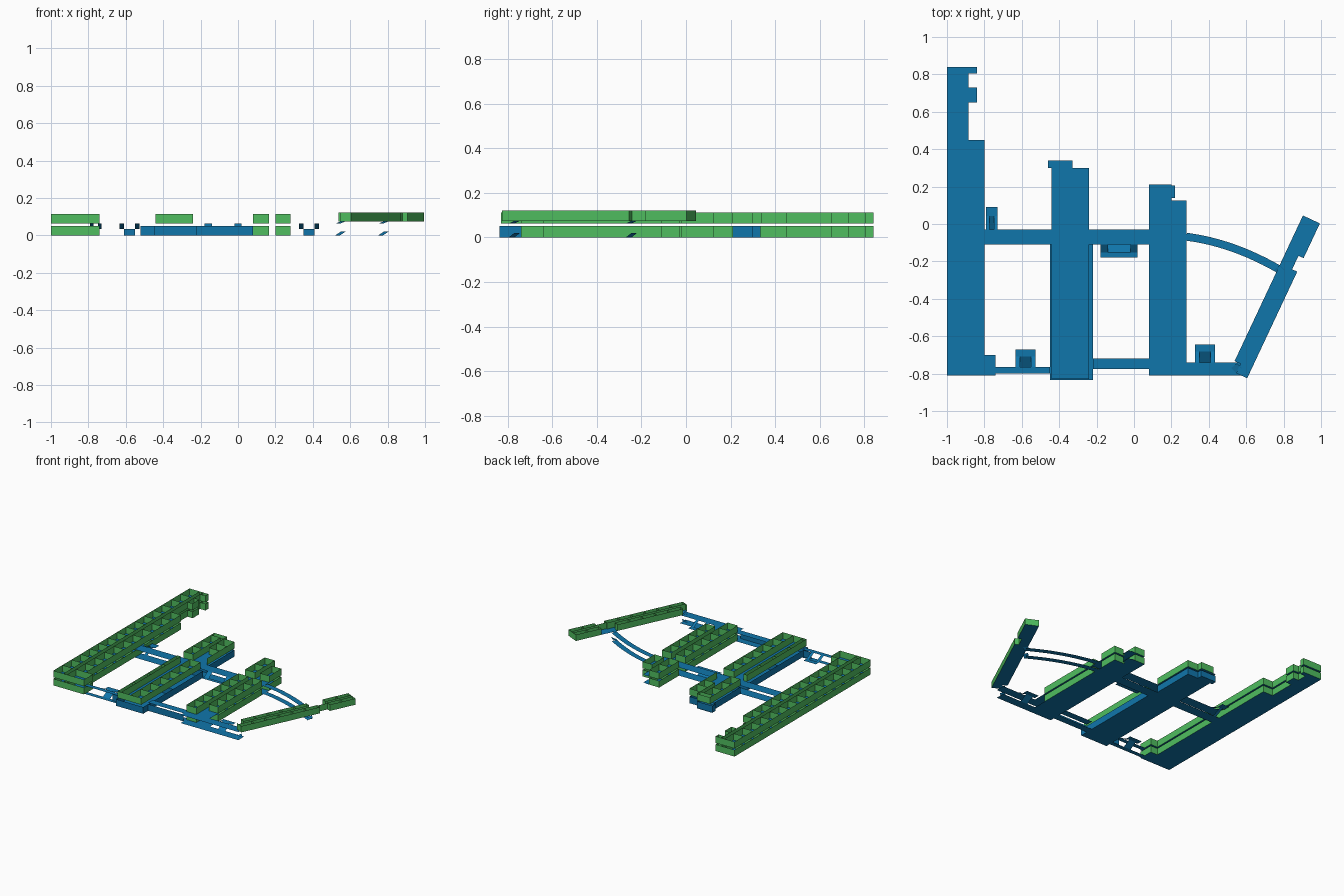
import bpy, bmesh, math
from mathutils import Vector

if "Cube" in bpy.data.objects:
    bpy.data.objects.remove(bpy.data.objects["Cube"])


def material(name, col):
    m = bpy.data.materials.new(name)
    m.use_nodes = True
    m.diffuse_color = (*col, 1)
    m.node_tree.nodes["Principled BSDF"].inputs["Base Color"].default_value = (*col, 1)
    return m


BLUE = material("floor blue", (0.005, 0.18, 0.41))
GREEN = material("wall green", (0.08, 0.515, 0.117))


def build(name, polys, mat):
    bm = bmesh.new()
    for p in polys:
        bm.faces.new([bm.verts.new(c) for c in p])
    me = bpy.data.meshes.new(name)
    bm.to_mesh(me)
    bm.free()
    me.materials.append(mat)
    ob = bpy.data.objects.new(name, me)
    bpy.context.collection.objects.link(ob)
    return ob


def slab(x0, x1, y0, y1, z):
    return [(x0, y0, z), (x1, y0, z), (x1, y1, z), (x0, y1, z)]


def wall(a, b, z0, z1):
    return [(*a, z0), (*b, z0), (*b, z1), (*a, z1)]


def room_row(x0, x1, y0, y1, z0, z1, step):
    """Four outer walls and evenly spaced cross partitions."""
    q = [wall((x, y0), (x, y1), z0, z1) for x in (x0, x1)]
    n = max(1, round((y1 - y0) / step))
    for i in range(n + 1):
        y = y0 + (y1 - y0) * i / n
        q.append(wall((x0, y), (x1, y), z0, z1))
    return q


H = 0.051
LEVELS = (("lower", 0.0), ("upper", 0.062))

for level, z in LEVELS:
    t = z + H
    # Long west building
    floors = [slab(-1, -0.885, -0.81, 0.84, z), slab(-0.885, -0.8, -0.81, 0.45, z),
              slab(-0.885, -0.84, 0.65, 0.73, z), slab(-0.885, -0.84, 0.805, 0.84, z),
              slab(-0.8, -0.74, -0.81, -0.7, z)]
    build(f"west_building_{level}_floor", floors, BLUE)
    q = room_row(-1, -0.914, -0.81, 0.84, z, t, 0.11)
    q += room_row(-0.885, -0.8, -0.70, 0.45, z, t, 0.11)
    q += room_row(-0.885, -0.74, -0.81, -0.70, z, t, 0.2)
    q += room_row(-0.885, -0.84, 0.65, 0.73, z, t, 0.2)
    q += room_row(-0.885, -0.84, 0.805, 0.84, z, t, 0.2)
    q += [wall((-0.914, y), (-0.885, y), z, t) for y in (-0.81, 0.84)]
    q += [wall((-0.885, 0.45), (-0.885, 0.84), z, t)]
    build(f"west_building_{level}_walls", q, GREEN)

    # Central building, wider and blue below
    low = level == "lower"
    x0, x1, y0 = (-0.45, -0.22, -0.835) if low else (-0.44, -0.24, -0.83)
    floors = [slab(x0, x1, y0, -0.03, z), slab(-0.44, -0.24, -0.03, 0.30, z),
              slab(-0.46, -0.33, 0.30, 0.34, z)]
    build(f"central_building_{level}_floor", floors, BLUE)
    if low:
        q = room_row(x0, x1, y0, -0.11, z, t, 0.4)
        q += room_row(-0.44, -0.24, -0.03, 0.30, z, t, 0.4)
        q += room_row(-0.46, -0.33, 0.30, 0.335, z, t, 0.2)
        # Solid wall along the southern passage
        q += [wall((-0.52, -0.78), (-0.45, -0.78), z, t),
              wall((-0.22, -0.775), (0.08, -0.775), z, t)]
        build("central_building_lower_walls", q, BLUE)
    else:
        q = room_row(-0.44, -0.41, y0, -0.11, z, t, 0.2)
        q += room_row(-0.33, -0.24, y0, -0.11, z, t, 0.12)
        q += room_row(-0.44, -0.36, -0.03, 0.30, z, t, 0.11)
        q += room_row(-0.33, -0.24, 0.12, 0.30, z, t, 0.1)
        q += room_row(-0.44, -0.33, 0.30, 0.34, z, t, 0.2)
        q += [wall((-0.41, y0), (-0.33, y0), z, t), wall((-0.24, -0.03), (-0.24, 0.12), z, t)]
        build("central_building_upper_walls", q, GREEN)

    # East building: two rows of rooms beside an open passage
    floors = [slab(0.08, 0.2, -0.81, 0.21, z), slab(0.2, 0.28, -0.74, 0.125, z),
              slab(0.2, 0.22, 0.14, 0.205, z)]
    build(f"east_building_{level}_floor", floors, BLUE)
    q = room_row(0.08, 0.165, -0.74, -0.11, z, t, 0.105)
    q += room_row(0.08, 0.165, -0.03, 0.21, z, t, 0.12)
    q += room_row(0.2, 0.28, -0.64, -0.11, z, t, 0.105)
    q += room_row(0.2, 0.28, -0.02, 0.125, z, t, 0.15)
    build(f"east_building_{level}_walls", q, GREEN)

    # Straight corridors linking the buildings
    floors = [slab(-0.8, -0.44, -0.11, -0.03, z), slab(-0.24, 0.08, -0.11, -0.03, z),
              slab(-0.74, -0.45, -0.80, -0.765, z), slab(-0.22, 0.08, -0.775, -0.72, z),
              slab(0.2, 0.57, -0.81, -0.74, z)]
    build(f"corridors_{level}", floors, BLUE)

    # Curved corridor to the slanted wing
    pts = []
    a, b, c = Vector((0.28, -0.068)), Vector((0.53, -0.10)), Vector((0.78, -0.245))
    for i in range(13):
        s = i / 12
        p = a * (1 - s) ** 2 + b * 2 * s * (1 - s) + c * s * s
        d = ((b - a) * (1 - s) + (c - b) * s).normalized()
        n = Vector((-d.y, d.x)) * 0.021
        pts.append(((*(p + n), z), (*(p - n), z)))
    build(f"curved_corridor_{level}",
          [[l0, r0, r1, l1] for (l0, r0), (l1, r1) in zip(pts, pts[1:])], BLUE)

    # Short ramps at the wing entrances
    rise = 0.02 if low else 0.013
    q = []
    for px, py in ((0.52, -0.795), (0.75, -0.27)):
        q.append([(px, py + 0.025, z), (px + 0.025, py, z),
                  (px + 0.055, py + 0.025, z + rise), (px + 0.03, py + 0.05, z + rise)])
    build(f"wing_ramps_{level}", q, BLUE)

# Slanted wing, in coordinates along (u) and across (v) its axis
U, V = Vector((0.425, 0.905)), Vector((-0.905, 0.425))
ORIGIN = Vector((0.605, -0.825))


def w(u, v):
    return tuple(ORIGIN + U * u + V * v)


def wing_rooms(u0, u1, v0, v1, n):
    q = [wall(w(u0, v), w(u1, v), WZ, WT) for v in (v0, v1)]
    for i in range(n + 1):
        u = u0 + (u1 - u0) * i / n
        q.append(wall(w(u, v0), w(u, v1), WZ, WT))
    return q


WZ, WT = 0.074, 0.122
spans = ((0.0, 0.63, 0.0, 0.065), (0.055, 0.63, 0.065, 0.1),
         (0.63, 0.71, 0.03, 0.1), (0.71, 0.915, 0.0, 0.1))
build("wing_floor", [[(*w(u, v), WZ) for u, v in ((a, c), (b, c), (b, d), (a, d))]
                     for a, b, c, d in spans], BLUE)
q = wing_rooms(0.0, 0.63, 0.0, 0.038, 6) + wing_rooms(0.055, 0.58, 0.062, 0.1, 5)
q += wing_rooms(0.71, 0.915, 0.0, 0.038, 2) + wing_rooms(0.71, 0.915, 0.062, 0.1, 2)
q += [wall(w(0.63, 0.03), w(0.71, 0.03), WZ, WT), wall(w(0, 0.038), w(0, 0.062), WZ, WT),
      wall(w(0.915, 0.038), w(0.915, 0.062), WZ, WT)]
build("wing_walls", q, GREEN)


# Stairs: a middle flight to a half landing, then two flights back
def stairs(name, cx, y0, y1, inner, outer):
    ym = y0 + (y1 - y0) * 0.6
    zm, zt = 0.033, 0.062

    def flight(xa, xb, ztop):
        return [(xa, y0, ztop), (xb, y0, ztop), (xb, ym, zm), (xa, ym, zm)]
    q = [flight(cx - inner, cx + inner, 0.0),
         flight(cx - outer, cx - inner, zt), flight(cx + inner, cx + outer, zt),
         slab(cx - outer, cx + outer, min(ym, y1), max(ym, y1), zm)]
    build(name, q, BLUE)


stairs("south_west_stairs", -0.58, -0.765, -0.67, 0.03, 0.053)
stairs("south_east_stairs", 0.38, -0.74, -0.645, 0.03, 0.053)
stairs("middle_stairs", -0.08, -0.11, -0.18, 0.06, 0.10)
stairs("north_west_stairs", -0.76, -0.03, 0.09, 0.012, 0.03)
